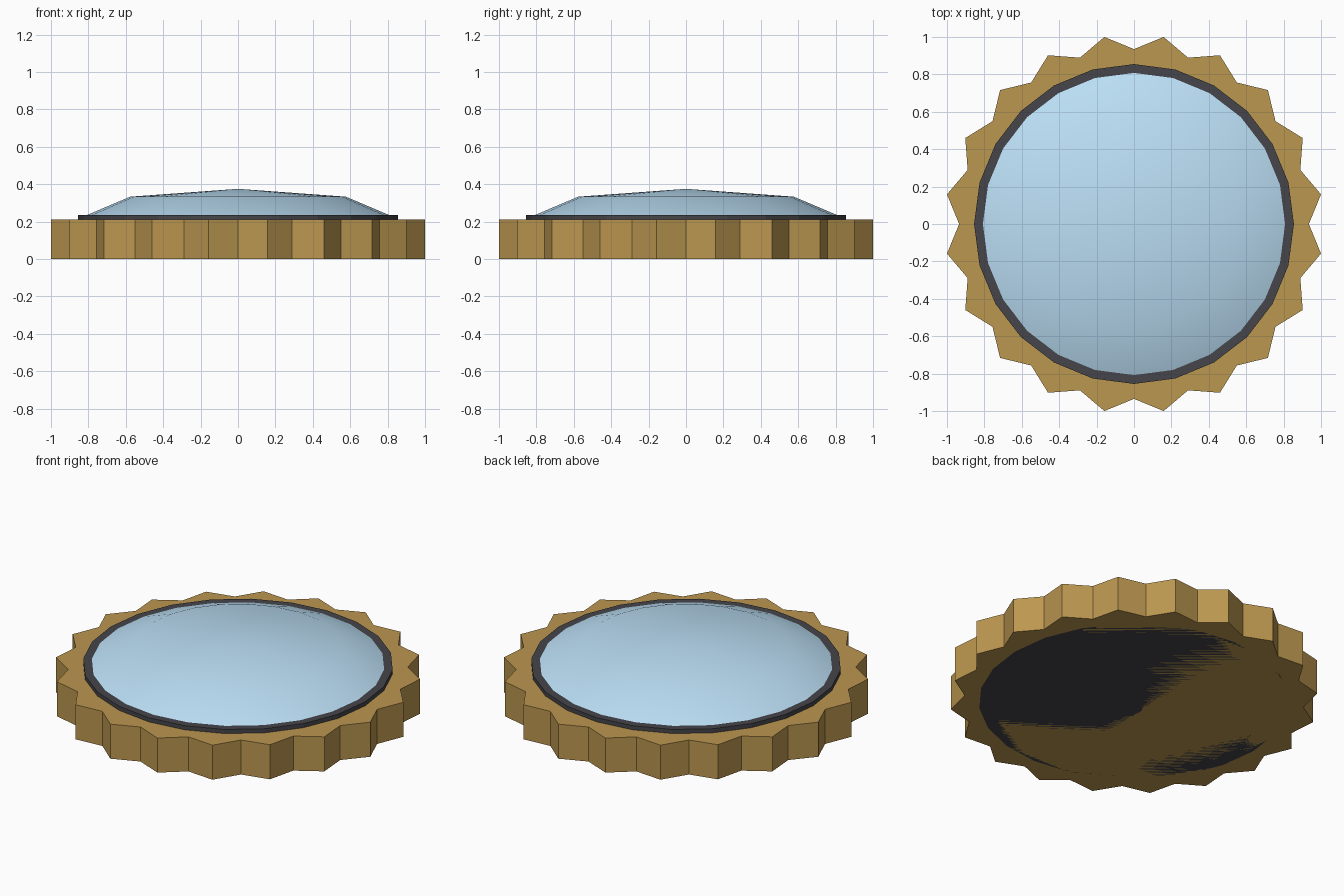
import bpy, bmesh
from math import sin, cos, pi, radians

if "Cube" in bpy.data.objects:
    bpy.data.objects.remove(bpy.data.objects["Cube"])


def material(name, rgb):
    m = bpy.data.materials.new(name)
    m.diffuse_color = (*rgb, 1)
    m.use_nodes = True
    m.node_tree.nodes["Principled BSDF"].inputs["Base Color"].default_value = m.diffuse_color
    return m


def ring(bm, radii, z):
    n = len(radii)
    return [bm.verts.new((r * cos(2 * pi * i / n), r * sin(2 * pi * i / n), z))
            for i, r in enumerate(radii)]


def bridge(bm, a, b):
    n = len(a)
    for i in range(n):
        j = (i + 1) % n
        bm.faces.new((a[i], a[j], b[j], b[i]))


def finish(bm, name, mat):
    bmesh.ops.recalc_face_normals(bm, faces=bm.faces[:])
    mesh = bpy.data.meshes.new(name)
    bm.to_mesh(mesh)
    bm.free()
    ob = bpy.data.objects.new(name, mesh)
    bpy.context.collection.objects.link(ob)
    mesh.materials.append(mat)
    return ob


def prism(name, radii, z0, z1, mat):
    bm = bmesh.new()
    low, high = ring(bm, radii, z0), ring(bm, radii, z1)
    bridge(bm, low, high)
    bm.faces.new(low)
    bm.faces.new(high)
    return finish(bm, name, mat)


gold = material("gold", (0.50, 0.31, 0.08))
dark = material("dark_metal", (0.06, 0.06, 0.07))
glass = material("pale_blue_glass", (0.50, 0.74, 0.92))

# Toothed bezel: 20 points alternating with valleys
prism("toothed_bezel", [0.935, 1.0125] * 20, 0, 0.21, gold)

# Dark inner case, slightly proud of the bezel
prism("inner_case", [0.855] * 24, 0, 0.235, dark)

# Low domed glass, smooth shaded
SIDES, RADIUS, BASE, RISE = 24, 0.815, 0.232, 0.143
bm = bmesh.new()
rings = [ring(bm, [RADIUS * cos(a)] * SIDES, BASE + RISE * sin(a))
         for a in (0, radians(45))]
bridge(bm, *rings)
bm.faces.new(rings[0])
top = bm.verts.new((0, 0, BASE + RISE))
for i in range(SIDES):
    bm.faces.new((rings[1][i], rings[1][(i + 1) % SIDES], top))
dome = finish(bm, "glass_dome", glass)
bpy.context.view_layer.objects.active = dome
dome.select_set(True)
bpy.ops.object.shade_smooth_by_angle(angle=radians(40))
